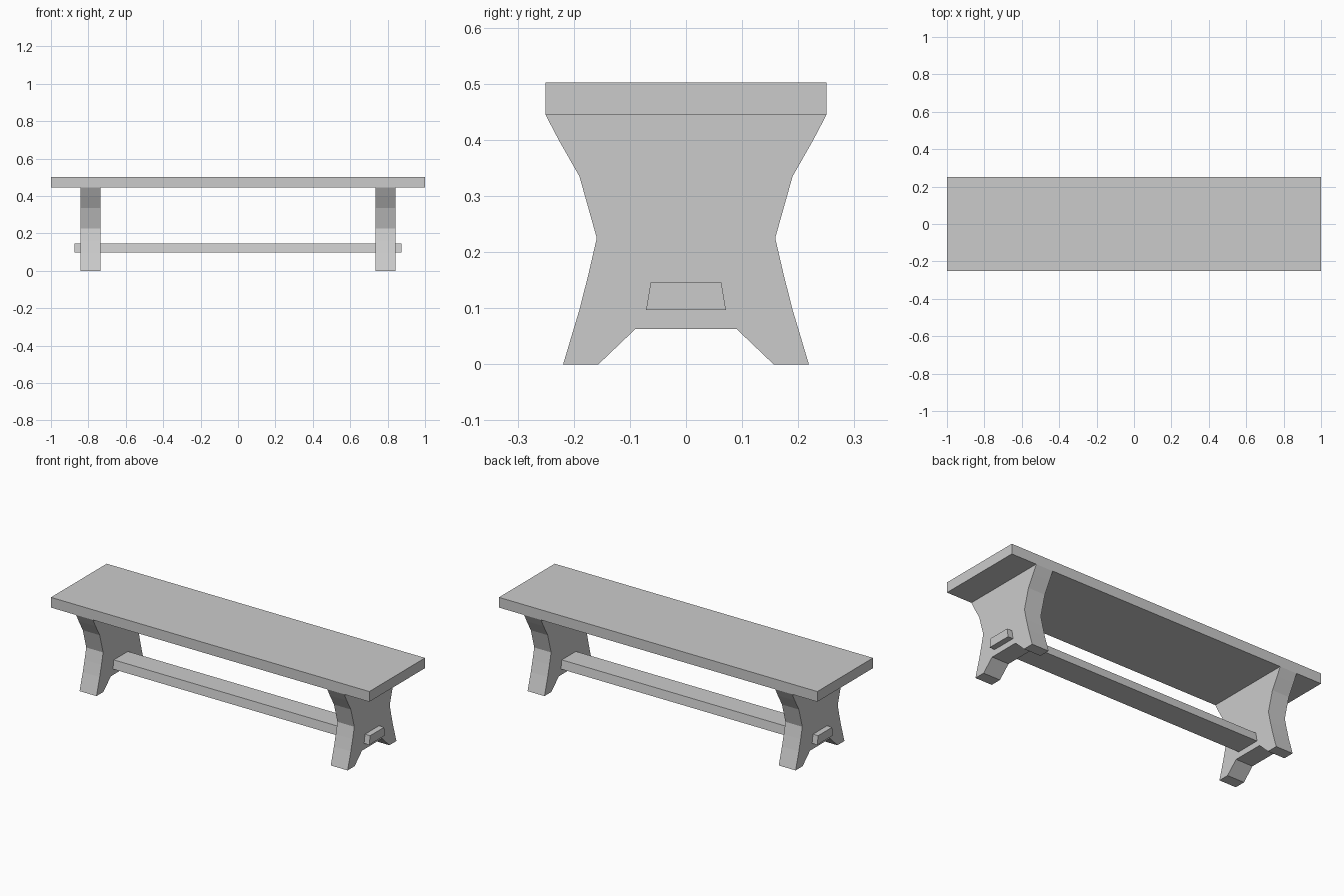
import bpy, bmesh

if "Cube" in bpy.data.objects:
    bpy.data.objects.remove(bpy.data.objects["Cube"])


def extrude_x(name, profile, x0, x1):
    """Make a solid by extruding a (y, z) outline along x."""
    bm = bmesh.new()
    face = bm.faces.new([bm.verts.new((x0, y, z)) for y, z in profile])
    new = bmesh.ops.extrude_face_region(bm, geom=[face])["geom"]
    verts = [g for g in new if isinstance(g, bmesh.types.BMVert)]
    bmesh.ops.translate(bm, verts=verts, vec=(x1 - x0, 0, 0))
    bmesh.ops.recalc_face_normals(bm, faces=bm.faces)
    mesh = bpy.data.meshes.new(name)
    bm.to_mesh(mesh)
    bm.free()
    obj = bpy.data.objects.new(name, mesh)
    bpy.context.collection.objects.link(obj)
    return obj


def mirrored(half):
    """Complete a right-hand half outline across y = 0."""
    return half + [(-y, z) for y, z in reversed(half)]


# Seat plank
extrude_x("seat", mirrored([(0.25, 0.444), (0.25, 0.502)]), -1.0, 1.0)

# Waisted trestle legs with a cut-out between the feet
leg_half = [(0.09, 0.063), (0.156, 0), (0.219, 0), (0.19, 0.097),
            (0.174, 0.16), (0.159, 0.225), (0.19, 0.335),
            (0.227, 0.40), (0.25, 0.444)]
for side, x0, x1 in (("left", -0.842, -0.736), ("right", 0.736, 0.842)):
    extrude_x(side + "_leg", mirrored(leg_half), x0, x1)

# Stretcher beam passing through both legs
extrude_x("stretcher", mirrored([(0.071, 0.097), (0.063, 0.146)]), -0.874, 0.874)
